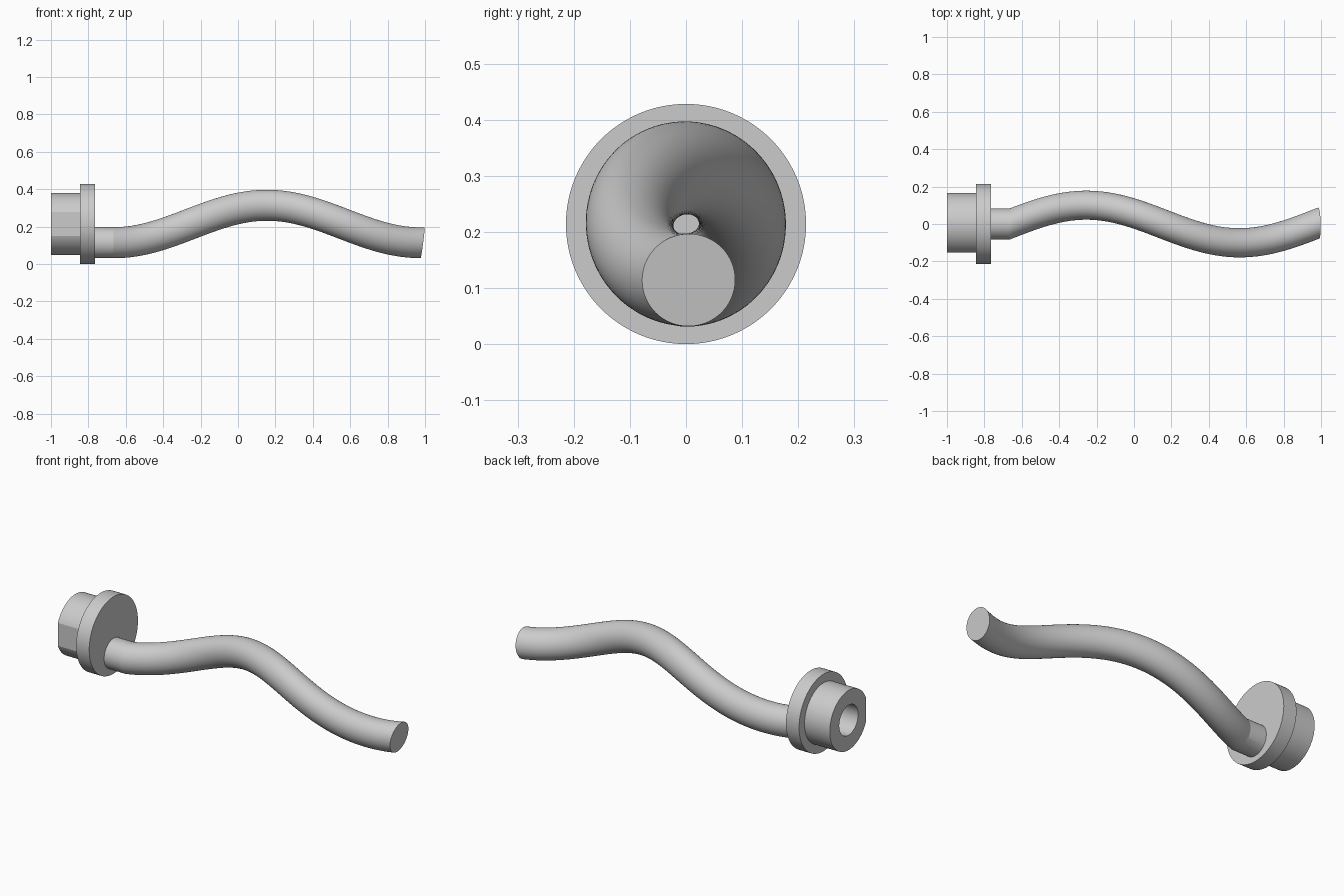
import bpy
import bmesh
from math import sin, cos, pi, radians
from mathutils import Vector

if "Cube" in bpy.data.objects:
    bpy.data.objects.remove(bpy.data.objects["Cube"], do_unlink=True)

AXIS_Z = 0.214        # height of the main axis
TUBE_R = 0.083        # tube and bore radius
COIL_R = 0.1          # offset of the tube from the axis

grey = bpy.data.materials.new("plain_grey")
grey.use_nodes = True
grey.diffuse_color = (0.6, 0.6, 0.6, 1)
grey.node_tree.nodes["Principled BSDF"].inputs["Base Color"].default_value = (0.6, 0.6, 0.6, 1)


def skin(name, rings, cap_ends=False):
    """Join rings of points into one smooth-sided object."""
    bm = bmesh.new()
    loops = [[bm.verts.new(p) for p in ring] for ring in rings]
    n = len(loops[0])
    for a, b in zip(loops, loops[1:]):
        for i in range(n):
            j = (i + 1) % n
            bm.faces.new((a[i], a[j], b[j], b[i]))
    if cap_ends:
        bm.faces.new(loops[0])
        bm.faces.new(loops[-1])
    bmesh.ops.recalc_face_normals(bm, faces=bm.faces)
    mesh = bpy.data.meshes.new(name)
    bm.to_mesh(mesh)
    bm.free()
    mesh.materials.append(grey)
    obj = bpy.data.objects.new(name, mesh)
    bpy.context.collection.objects.link(obj)
    bpy.ops.object.select_all(action="DESELECT")
    obj.select_set(True)
    bpy.context.view_layer.objects.active = obj
    bpy.ops.object.shade_smooth_by_angle(angle=radians(15))
    return obj


def circle(x, r, sides=96, flat=None):
    """Ring around the main axis, optionally cut flat on the front."""
    ring = []
    for i in range(sides):
        a = 2 * pi * i / sides
        y = r * cos(a)
        if flat is not None:
            y = max(y, flat)
        ring.append(Vector((x, y, AXIS_Z + r * sin(a))))
    return ring


# Flange disc
skin("flange", [circle(-0.845, 0.214), circle(-0.765, 0.214)], cap_ends=True)

# Bored hub with a flat on its front side
skin("hub", [circle(-0.845, TUBE_R), circle(-1, TUBE_R),
             circle(-1, 0.166, flat=-0.153), circle(-0.845, 0.166, flat=-0.153)])

# Helical tube: a round section carried along the coil without twisting
START, END, PITCH, STEPS = -0.665, 0.9875, 1.64, 120


def coil(t):
    return Vector((START + PITCH * t / (2 * pi), COIL_R * sin(t), AXIS_Z - COIL_R * cos(t)))


def tangent(t):
    return Vector((PITCH / (2 * pi), COIL_R * cos(t), COIL_R * sin(t))).normalized()


section = [p - Vector((0, 0, AXIS_Z)) for p in circle(0, TUBE_R, 64)]
stub_root = Vector((-0.765, 0, AXIS_Z - COIL_R))
rings = [[stub_root + p for p in section]]
last = tangent(0)
for k in range(STEPS + 1):
    t = 2 * pi * (END - START) / PITCH * k / STEPS
    turn = last.rotation_difference(tangent(t))
    section = [turn @ p for p in section]
    last = tangent(t)
    rings.append([coil(t) + p for p in section])
skin("helical_tube", rings, cap_ends=True)
